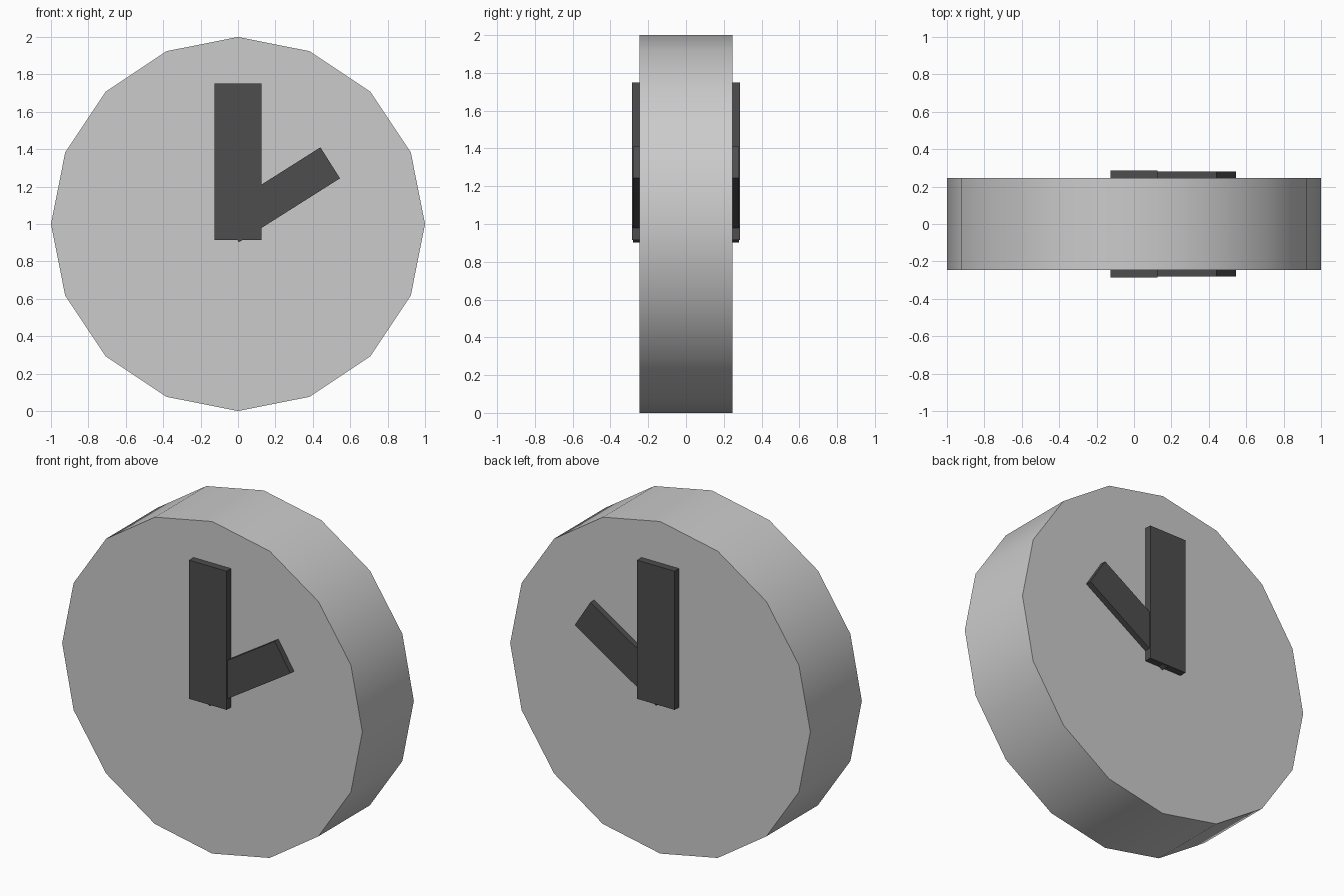
import bpy
from math import radians, sin, cos, pi

if "Cube" in bpy.data.objects:
    bpy.data.objects.remove(bpy.data.objects["Cube"])

FACE_Y = 0.245


def prism(name, outline, y0, y1):
    """Extrude an x-z outline (clockwise from the front) between two depths."""
    n = len(outline)
    verts = [(x, y0, z) for x, z in outline] + [(x, y1, z) for x, z in outline]
    faces = [tuple(range(n - 1, -1, -1)), tuple(range(n, 2 * n))]
    faces += [(i, (i + 1) % n, (i + 1) % n + n, i + n) for i in range(n)]
    mesh = bpy.data.meshes.new(name)
    mesh.from_pydata(verts, [], faces)
    obj = bpy.data.objects.new(name, mesh)
    bpy.context.collection.objects.link(obj)
    return obj


def hand(name, start, length, width, angle, depth):
    """Flat bar from the middle of its inner end, mirrored to the back face."""
    c, s = cos(angle), sin(angle)
    h = width / 2
    corners = [(0, -h), (0, h), (length, h), (length, -h)]
    outline = [(start[0] + u * c - v * s, start[1] + u * s + v * c) for u, v in corners]
    obj = prism(name, outline, -depth, -FACE_Y + 0.01)
    mirror = obj.modifiers.new("both_faces", "MIRROR")
    mirror.use_axis = (False, True, False)
    mat = bpy.data.materials.get("dark_grey") or bpy.data.materials.new("dark_grey")
    mat.diffuse_color = (0.075, 0.075, 0.075, 1)
    mat.use_nodes = True
    mat.node_tree.nodes["Principled BSDF"].inputs["Base Color"].default_value = mat.diffuse_color
    obj.data.materials.append(mat)
    return obj


# Sixteen-sided clock body, smooth rim with sharp face borders
ring = [(sin(2 * pi * i / 16), 1 + cos(2 * pi * i / 16)) for i in range(16)]
body = prism("clock_body", ring, -FACE_Y, FACE_Y)
bpy.context.view_layer.objects.active = body
body.select_set(True)
bpy.ops.object.shade_smooth_by_angle(angle=radians(30))

# Hands on front and back
hand("minute_hand", (0, 0.915), 0.835, 0.25, radians(90), 0.287)
hand("hour_hand", (-0.048, 0.985), 0.64, 0.196, radians(32.3), 0.28)
